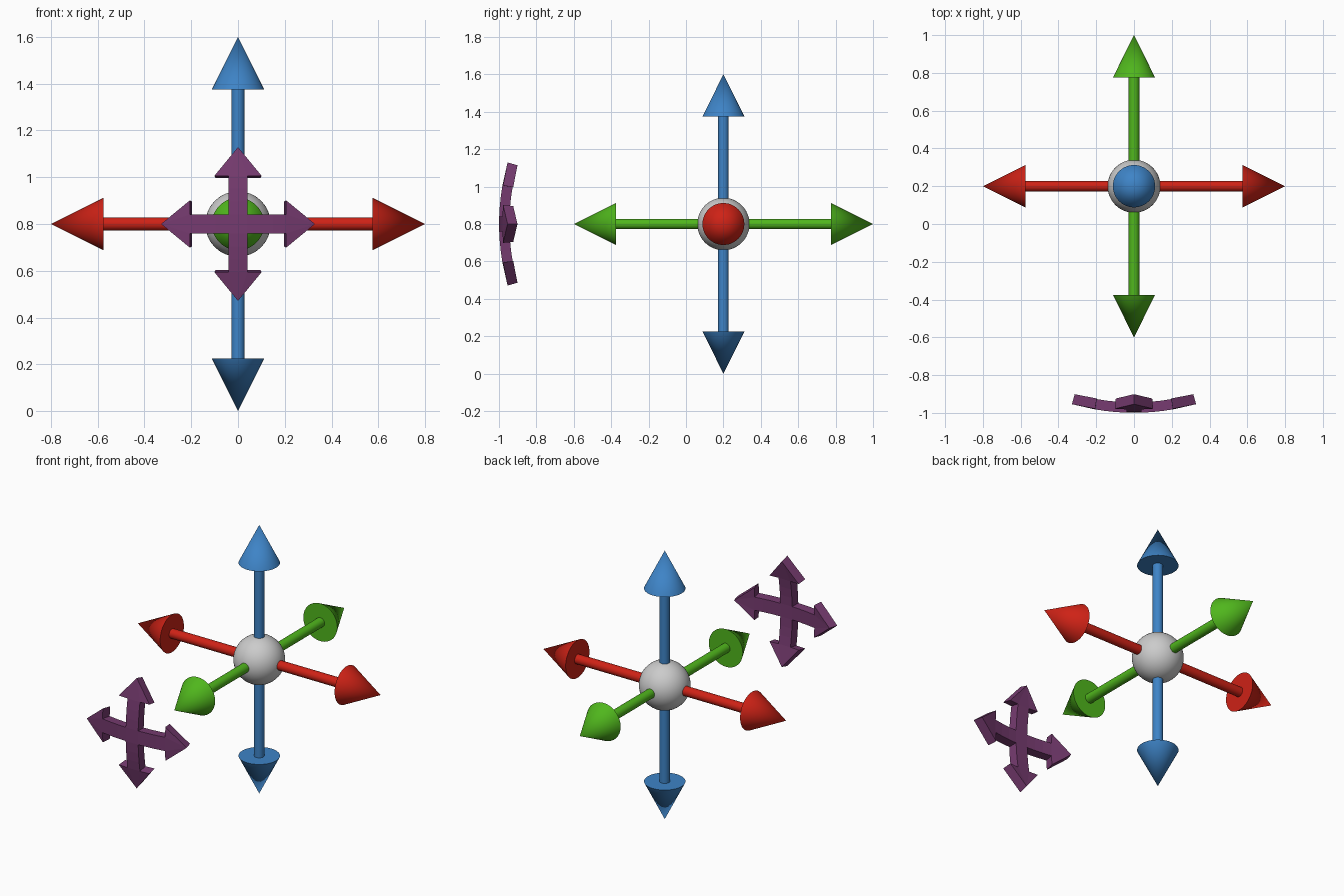
import bpy, bmesh, math
from mathutils import Vector

if "Cube" in bpy.data.objects:
    bpy.data.objects.remove(bpy.data.objects["Cube"])

CENTRE = Vector((0, 0.2, 0.8))


def material(name, rgb):
    m = bpy.data.materials.new(name)
    m.diffuse_color = (*rgb, 1)
    m.use_nodes = True
    m.node_tree.nodes["Principled BSDF"].inputs["Base Color"].default_value = m.diffuse_color
    return m


def finish(name, mat=None):
    ob = bpy.context.object
    ob.name = name
    if mat:
        ob.data.materials.append(mat)
    bpy.ops.object.shade_smooth_by_angle(angle=math.radians(30))
    return ob


# centre ball
bpy.ops.mesh.primitive_uv_sphere_add(segments=48, ring_count=24, radius=0.14, location=CENTRE)
finish("centre_ball")


# straight arrows along both directions of each axis
def arrow(name, direction, mat):
    d = Vector(direction)
    rot = d.to_track_quat('Z', 'Y').to_euler()
    base, tip = 0.575, 0.8
    bpy.ops.mesh.primitive_cylinder_add(vertices=32, radius=0.028, depth=base,
                                        location=CENTRE + d * base / 2, rotation=rot)
    finish(name + "_shaft", mat)
    bpy.ops.mesh.primitive_cone_add(vertices=48, radius1=0.112, radius2=0, depth=tip - base,
                                    location=CENTRE + d * (base + tip) / 2, rotation=rot)
    finish(name + "_head", mat)


axes = {"red": ((1, 0, 0), (0.62, 0.016, 0.008)),
        "green": ((0, 1, 0), (0.08, 0.47, 0.012)),
        "blue": ((0, 0, 1), (0.048, 0.23, 0.57))}
for colour, (axis, rgb) in axes.items():
    mat = material(colour, rgb)
    for side, s in (("positive", 1), ("negative", -1)):
        arrow(f"{colour}_{side}_arrow", Vector(axis) * s, mat)


# curved four-way arrow, wrapped on a sphere around the centre ball
R_OUT, R_IN = 1.2, 1.145
HALF, BARB, BASE, TIP = 0.041, 0.101, 0.206, 0.329
bm = bmesh.new()


def face(points, turn):
    c, s = math.cos(turn), math.sin(turn)
    verts = []
    for u, w in points:
        x, z = u * c - w * s, u * s + w * c
        verts.append(bm.verts.new((x, -math.sqrt(R_OUT ** 2 - x * x - z * z), z)))
    bm.faces.new(verts)


face([(-HALF, -HALF), (HALF, -HALF), (HALF, HALF), (-HALF, HALF)], 0)
steps = [HALF, 0.096, 0.151, BASE]
for i in range(4):
    turn = i * math.pi / 2
    for a, b in zip(steps, steps[1:]):
        face([(a, -HALF), (b, -HALF), (b, HALF), (a, HALF)], turn)
    rim = [-BARB, -HALF, HALF, BARB]
    for a, b in zip(rim, rim[1:]):
        face([(BASE, a), (TIP, 0), (BASE, b)], turn)
bmesh.ops.remove_doubles(bm, verts=bm.verts[:], dist=0.0005)
# radial thickness
ext = bmesh.ops.extrude_face_region(bm, geom=bm.faces[:], use_keep_orig=True)
for v in ext["geom"]:
    if isinstance(v, bmesh.types.BMVert):
        v.co *= R_IN / R_OUT
bmesh.ops.recalc_face_normals(bm, faces=bm.faces[:])
mesh = bpy.data.meshes.new("curved_cross_arrow")
bm.to_mesh(mesh)
bm.free()
cross = bpy.data.objects.new("curved_cross_arrow", mesh)
cross.location = CENTRE
bpy.context.collection.objects.link(cross)
mesh.materials.append(material("purple", (0.18, 0.043, 0.16)))
